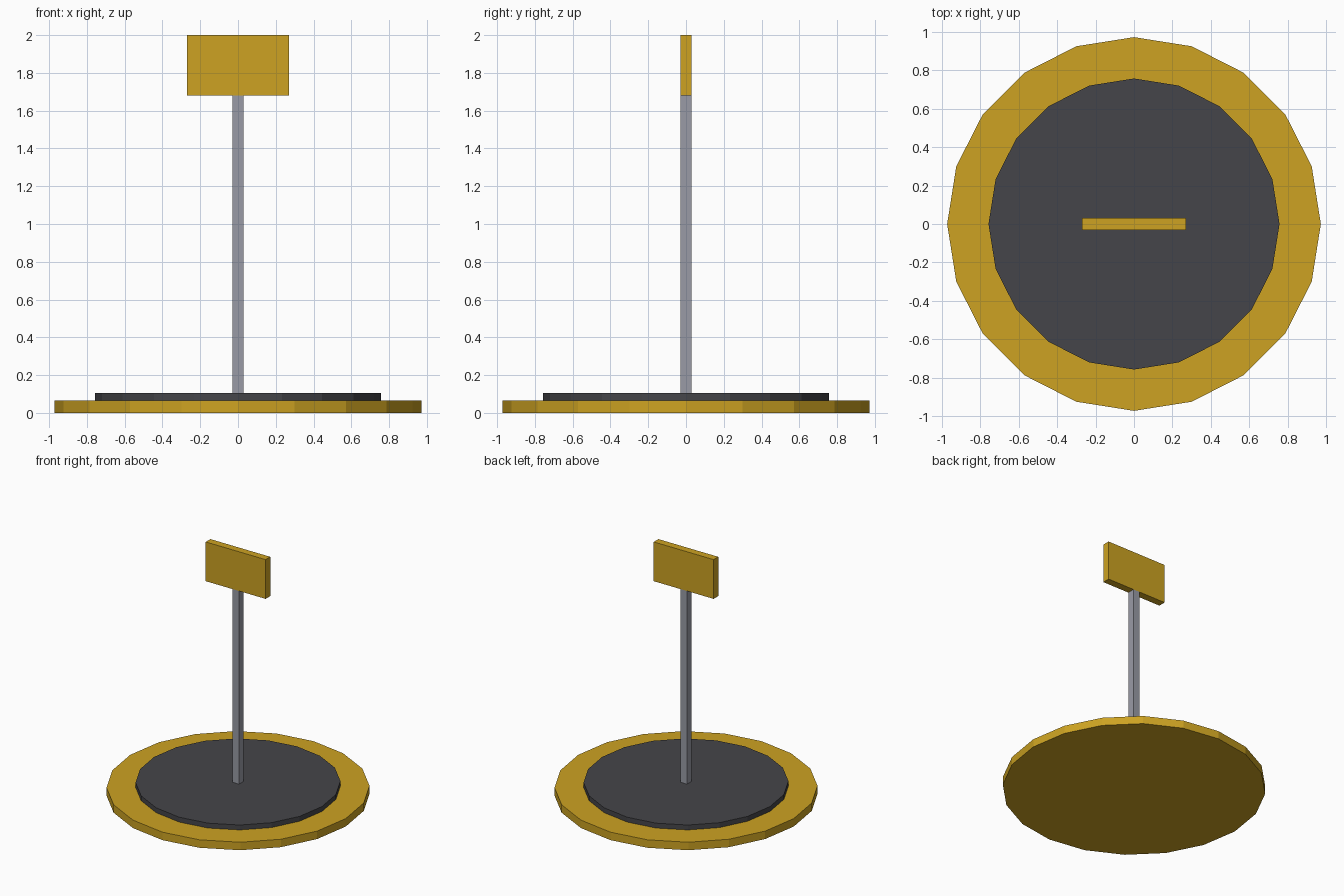
import bpy
from math import pi

cube = bpy.data.objects.get("Cube")
if cube:
    bpy.data.objects.remove(cube, do_unlink=True)


def material(name, rgb):
    mat = bpy.data.materials.new(name)
    mat.use_nodes = True
    color = (*rgb, 1.0)
    mat.diffuse_color = color
    mat.node_tree.nodes["Principled BSDF"].inputs["Base Color"].default_value = color
    return mat


def finish(name, mat):
    obj = bpy.context.object
    obj.name = obj.data.name = name
    obj.data.materials.append(mat)
    return obj


def disc(name, radius, bottom, top, mat):
    bpy.ops.mesh.primitive_cylinder_add(
        vertices=20, radius=radius, depth=top - bottom,
        location=(0, 0, (bottom + top) / 2))
    return finish(name, mat)


def box(name, width, depth, bottom, top, mat):
    bpy.ops.mesh.primitive_cube_add(size=1, location=(0, 0, (bottom + top) / 2))
    obj = finish(name, mat)
    obj.scale = (width, depth, top - bottom)
    bpy.ops.object.transform_apply(location=False, rotation=False, scale=True)
    return obj


gold = material("gold", (0.61, 0.365, 0.016))
charcoal = material("charcoal", (0.06, 0.06, 0.067))
steel = material("steel grey", (0.32, 0.33, 0.38))

# Stepped round base
disc("base_rim", 0.972, 0, 0.065, gold)
disc("base_plate", 0.757, 0.065, 0.105, charcoal)

# Square post carrying the sign
box("post", 0.06, 0.06, 0.105, 1.68, steel)
box("sign_board", 0.54, 0.06, 1.68, 2.0, gold)
